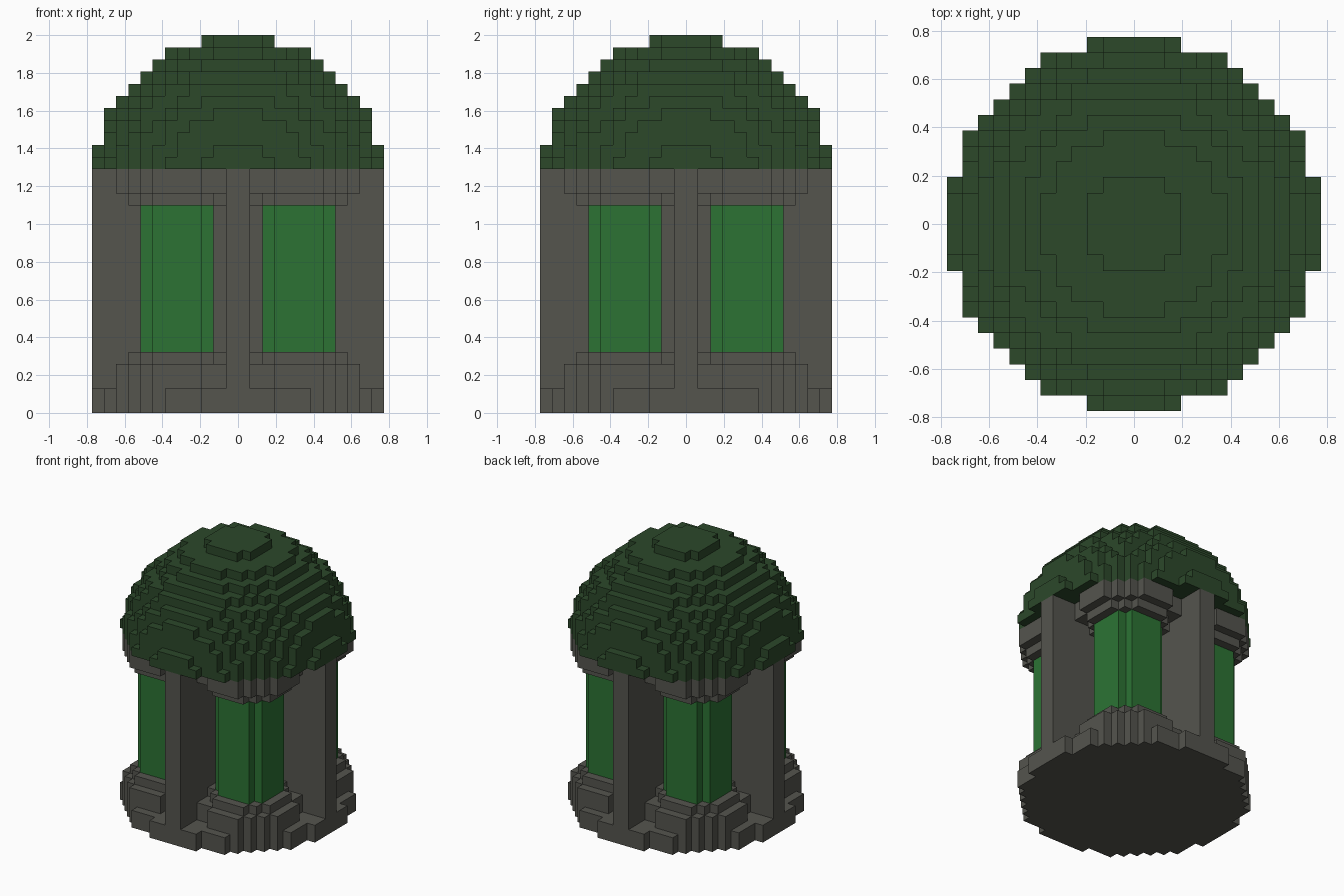
import bpy, bmesh, math
from mathutils import Vector

cube = bpy.data.objects.get("Cube")
if cube:
    bpy.data.objects.remove(cube, do_unlink=True)

U = 2 / 31          # edge length of one block; the building is 24 x 24 x 31 blocks
R = 12              # radius of base and dome in blocks


def material(name, rgb):
    m = bpy.data.materials.new(name)
    m.use_nodes = True
    col = (*rgb, 1)
    m.diffuse_color = col
    bsdf = m.node_tree.nodes["Principled BSDF"]
    bsdf.inputs["Base Color"].default_value = col
    bsdf.inputs["Roughness"].default_value = 0.9
    return m


stone = material("grey stone", (0.089, 0.089, 0.076))
glow = material("bright green", (0.025, 0.171, 0.034))
leaf = material("dark green", (0.025, 0.065, 0.023))


def disc(cx, cy, r, z0, z1):
    """Blocks of an upright cylinder, kept inside the round footprint."""
    return {(x, y, z) for x in range(-R, R) for y in range(-R, R) for z in range(z0, z1)
            if math.hypot(x + .5 - cx, y + .5 - cy) <= r and math.hypot(x + .5, y + .5) <= R}


def box(x0, x1, y0, y1, z0, z1):
    return {(x, y, z) for x in range(x0, x1) for y in range(y0, y1) for z in range(z0, z1)}


# The four corners of a block side for each of the six directions
SIDES = []
for axis in range(3):
    for s in (0, 1):
        n = [0, 0, 0]
        n[axis] = 2 * s - 1
        ring = []
        for a, b in ((0, 0), (1, 0), (1, 1), (0, 1)):
            c = [0, 0, 0]
            c[axis], c[(axis + 1) % 3], c[(axis + 2) % 3] = s, a, b
            ring.append(c)
        SIDES.append((n, ring if s else ring[::-1]))


def build(name, blocks, mat):
    """Turn a set of blocks into one closed shell with flat areas merged."""
    bm = bmesh.new()
    verts = {}
    for p in sorted(blocks):
        for n, ring in SIDES:
            if tuple(a + b for a, b in zip(p, n)) in blocks:
                continue
            face = []
            for c in ring:
                k = tuple(a + b for a, b in zip(p, c))
                if k not in verts:
                    verts[k] = bm.verts.new(Vector(k) * U)
                face.append(verts[k])
            bm.faces.new(face)
    bmesh.ops.dissolve_limit(bm, angle_limit=math.radians(1), verts=bm.verts, edges=bm.edges)
    me = bpy.data.meshes.new(name)
    bm.to_mesh(me)
    bm.free()
    me.materials.append(mat)
    ob = bpy.data.objects.new(name, me)
    bpy.context.collection.objects.link(ob)
    return ob


# Round floor slab
build("base_slab", disc(0, 0, R, 0, 2), stone)

# Crossed dividing walls
walls = box(-R, R, -1, 1, 2, 20) | box(-1, 1, -R, R, 2, 20)
build("cross_walls", walls, stone)

# Four green columns, each with a stepped foot and a stepped capital
for side, sx in (("left", 1), ("right", -1)):
    for end, sy in (("front", -1), ("back", 1)):
        cx, cy = 5 * sx, 5 * sy
        tag = f"{end}_{side}"
        build(f"column_{tag}", disc(cx, cy, 3, 5, 17), glow)
        foot = disc(cx, cy, 5, 2, 4) | disc(cx, cy, 4, 4, 5)
        build(f"column_foot_{tag}", foot - walls, stone)
        capital = disc(cx, cy, 4, 17, 18) | disc(cx, cy, 5, 18, 20)
        build(f"column_capital_{tag}", capital - walls, stone)

# Dome: upper part of a sphere centred one block below its rim
dome = set()
for z in range(20, 31):
    dome |= disc(0, 0, math.sqrt(R * R - (z - 18.5) ** 2), z, z + 1)
build("dome", dome, leaf)
